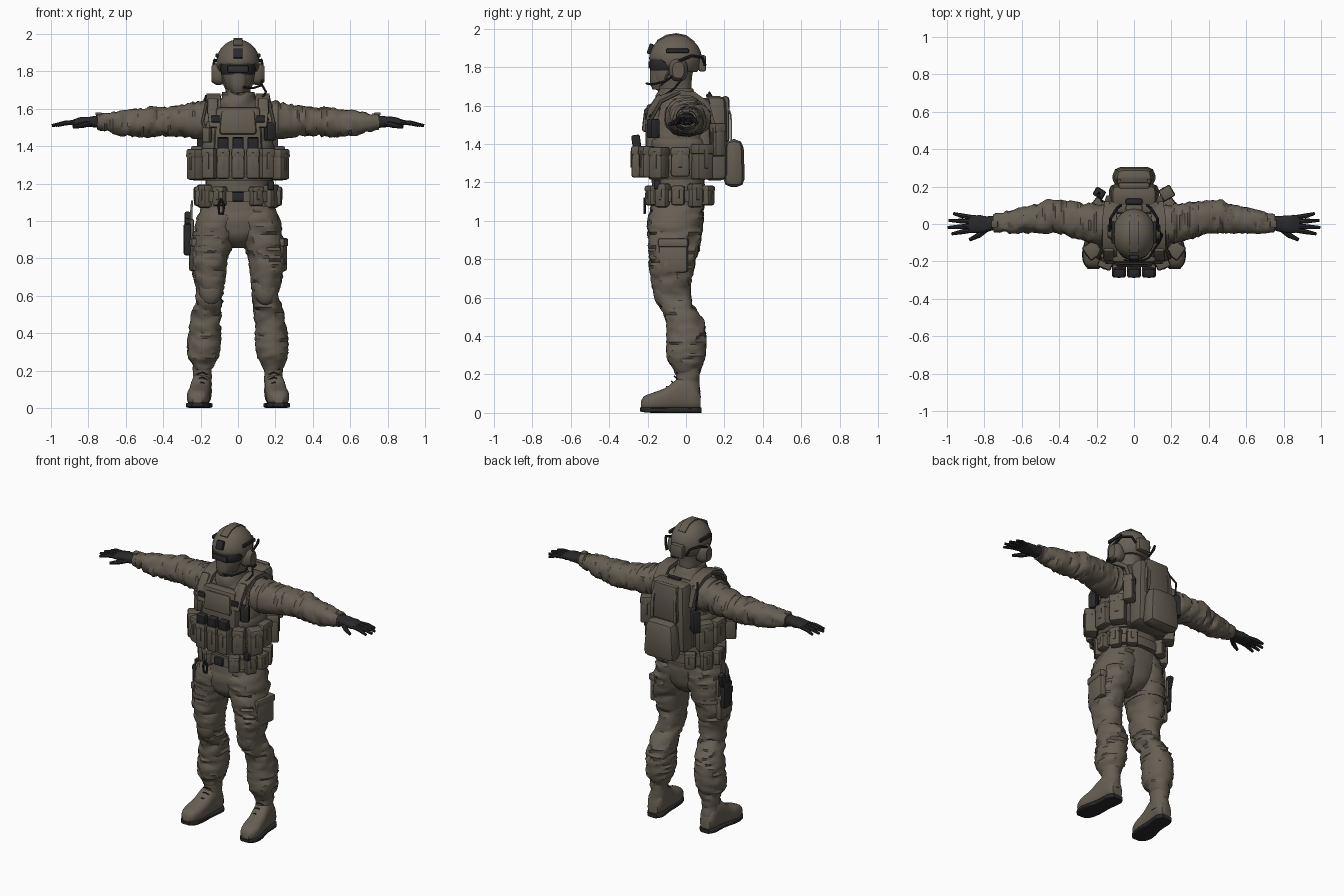
import bpy, bmesh, math
from mathutils import Vector, Matrix, noise

if "Cube" in bpy.data.objects:
    bpy.data.objects.remove(bpy.data.objects["Cube"], do_unlink=True)


def material(name, color):
    mat = bpy.data.materials.new(name)
    mat.use_nodes = True
    mat.diffuse_color = (*color, 1)
    shader = next(n for n in mat.node_tree.nodes if n.type == "BSDF_PRINCIPLED")
    shader.inputs["Base Color"].default_value = (*color, 1)
    shader.inputs["Roughness"].default_value = 0.9
    return mat


cloth = material("drab cloth", (.135, .115, .088))
gear = material("drab webbing", (.122, .105, .08))
dark = material("black polymer", (.022, .022, .024))
lens = material("smoked lens", (.03, .03, .033))
parts = []
SIDES = ((1, "left"), (-1, "right"))


def register(obj, mat):
    obj.data.materials.append(mat)
    bpy.context.scene.collection.objects.link(obj)
    parts.append(obj)


def finish(bm, name, mat):
    bmesh.ops.recalc_face_normals(bm, faces=bm.faces[:])
    mesh = bpy.data.meshes.new(name)
    bm.to_mesh(mesh)
    bm.free()
    register(bpy.data.objects.new(name, mesh), mat)


def resample(rings, step):
    """Smooth rings (position, centre a, centre b, radius a, radius b) along their axis."""
    def slope(i, c):
        a, b = rings[max(i - 1, 0)], rings[min(i + 1, len(rings) - 1)]
        return (b[c] - a[c]) / (b[0] - a[0])
    out = []
    for i in range(len(rings) - 1):
        p, q = rings[i], rings[i + 1]
        h = q[0] - p[0]
        count = max(1, round(abs(h) / step))
        for j in range(count):
            t = j / count
            ease = t * t * (3 - 2 * t)
            row = [p[0] + h * t]
            for c in range(1, 5):
                row.append(p[c] + (q[c] - p[c]) * ease
                           + h * slope(i, c) * t * (1 - t) ** 2
                           + h * slope(i + 1, c) * t * t * (t - 1))
            out.append(row)
    return out + [rings[-1]]


def loft(name, rings, mat, axis="Z", side=1, power=2.2, fold=0, step=.015, n=26):
    bm = bmesh.new()
    rows = []
    for t, a, b, ra, rb in resample(rings, step):
        row = []
        for k in range(n):
            ang = math.tau * k / n
            c, s = math.cos(ang), math.sin(ang)
            c = math.copysign(abs(c) ** (2 / power), c)
            s = math.copysign(abs(s) ** (2 / power), s)

            def place(d):
                u, v = a + max(ra + d, .002) * c, b + max(rb + d, .002) * s
                x, y, z = {"Z": (u, v, t), "X": (t, u, v), "Y": (u, t, v)}[axis]
                return Vector((x * side, y, z))
            p = place(0)
            if fold:
                q = p * 11
                q["XYZ".index(axis)] *= 2.6
                q.z += q.x * .5
                p = place(fold * (.6 - 2.5 * abs(noise.noise(q))))
            row.append(bm.verts.new(p))
        rows.append(row)
    for lo, hi in zip(rows, rows[1:]):
        for k in range(n):
            m = (k + 1) % n
            bm.faces.new((lo[k], lo[m], hi[m], hi[k]))
    bm.faces.new(rows[0])
    bm.faces.new(rows[-1])
    finish(bm, name, mat)


def block(name, loc, size, mat, bevel=.012, yaw=0, tilt=0, taper=1, side=1):
    bm = bmesh.new()
    bmesh.ops.create_cube(bm, size=1)
    for v in bm.verts:
        k = taper if v.co.z > 0 else 1
        v.co = Vector((v.co.x * size[0] * k, v.co.y * size[1] * k, v.co.z * size[2]))
    bmesh.ops.bevel(bm, geom=bm.edges[:], offset=min(bevel, min(size) * .4), segments=2,
                    profile=.5, affect="EDGES", clamp_overlap=True)
    turn = Matrix.Rotation(math.radians(yaw), 3, "Z") @ Matrix.Rotation(math.radians(tilt), 3, "X")
    for v in bm.verts:
        v.co = turn @ v.co + Vector(loc)
        v.co.x *= side
    finish(bm, name, mat)


def pouch(name, loc, size, yaw=0, side=1, mat=gear):
    """Soft bag with a lid and a pull tab."""
    x, y, z = loc
    w, d, h = size
    block(name, loc, size, mat, .014, yaw, 0, .95, side)
    block(name + "_lid", (x, y, z + h * .38), (w * 1.04, d * 1.06, h * .3), mat, .01, yaw, 0, .94, side)
    block(name + "_tab", (x, y, z + h * .1), (w * .25, d * 1.12, h * .55), mat, .004, yaw, 0, 1, side)


def ball(name, loc, radii, mat, tweak=None):
    bm = bmesh.new()
    bmesh.ops.create_uvsphere(bm, u_segments=32, v_segments=20, radius=1)
    for v in bm.verts:
        v.co = Vector([c * r for c, r in zip(v.co, radii)])
        if tweak:
            tweak(v)
        v.co += Vector(loc)
    finish(bm, name, mat)


def band(name, points, width, thick, mat, side=1):
    """Flat strap along a path, its width lying along x."""
    pts = [Vector(p) for p in points]
    bm = bmesh.new()
    rows = []
    for i, p in enumerate(pts):
        along = pts[min(i + 1, len(pts) - 1)] - pts[max(i - 1, 0)]
        out = along.cross(Vector((1, 0, 0))).normalized() * thick / 2
        half = Vector((width / 2, 0, 0))
        corners = (p - half - out, p + half - out, p + half + out, p - half + out)
        rows.append([bm.verts.new((c.x * side, c.y, c.z)) for c in corners])
    for lo, hi in zip(rows, rows[1:]):
        for k in range(4):
            bm.faces.new((lo[k], lo[k - 1], hi[k - 1], hi[k]))
    bm.faces.new(rows[0])
    bm.faces.new(rows[-1])
    finish(bm, name, mat)


def tube(name, points, radius, mat, side=1, tip=1):
    curve = bpy.data.curves.new(name, "CURVE")
    curve.dimensions = "3D"
    curve.bevel_depth, curve.bevel_resolution, curve.use_fill_caps = radius, 2, True
    line = curve.splines.new("POLY")
    line.points.add(len(points) - 1)
    for i, (pt, (x, y, z)) in enumerate(zip(line.points, points)):
        pt.co = (x * side, y, z, 1)
        pt.radius = tip if i == len(points) - 1 else 1
    register(bpy.data.objects.new(name, curve), mat)


# Head, face covering, goggles and collar
loft("head", [(1.6, 0, -.05, .07, .075), (1.69, 0, -.06, .066, .09), (1.74, 0, -.072, .076, .103),
              (1.8, 0, -.07, .085, .11), (1.88, 0, -.06, .085, .1)], cloth)
loft("face_mask", [(1.685, 0, -.12, .035, .055), (1.72, 0, -.12, .05, .067), (1.79, 0, -.12, .055, .067)],
     gear, power=2.6)
loft("goggles", [(1.783, 0, -.075, .088, .11), (1.81, 0, -.075, .096, .118), (1.842, 0, -.075, .092, .114)],
     dark, power=2.5)
block("goggle_lens", (0, -.192, 1.812), (.11, .009, .036), lens, .003)
loft("collar", [(1.57, 0, -.03, .14, .12), (1.62, 0, -.045, .108, .11), (1.655, 0, -.055, .088, .1),
                (1.69, 0, -.06, .082, .09)], cloth, fold=.012)


# Helmet: brim raised over the face and lowered behind
def brim(v):
    drop = min(max((v.co.y + .07) / .06, 0), 1)
    v.co.z = max(v.co.z, -.005 - .065 * drop)


ball("helmet", (0, -.055, 1.845), (.116, .137, .125), cloth, brim)
block("helmet_mount", (0, -.186, 1.895), (.05, .022, .055), dark, .005, tilt=-20)
band("helmet_top_strip", [(0, -.15, 1.938), (0, -.1, 1.966), (0, -.05, 1.974), (0, 0, 1.964), (0, .045, 1.93)],
     .05, .007, gear)
block("helmet_counterweight", (0, .085, 1.82), (.09, .04, .085), gear, .012)
for side, label in SIDES:
    block(label + "_helmet_rail", (.112, -.045, 1.885), (.016, .12, .022), dark, .005, side=side)
    loft(label + "_ear_cup", [(.075, -.04, 1.785, .045, .055), (.115, -.04, 1.785, .048, .058),
                              (.142, -.04, 1.785, .03, .042)], gear, "X", side, 2.6)
    tube(label + "_headset_arm", [(.13, -.04, 1.83), (.125, .03, 1.86), (.09, .085, 1.85), (.07, .1, 1.81)],
         .008, dark, side)
    tube(label + "_chin_strap", [(.085, -.08, 1.79), (.07, -.12, 1.72), (0, -.15, 1.685)], .007, gear, side)
tube("microphone_boom", [(.13, -.06, 1.76), (.125, -.11, 1.725), (.08, -.18, 1.71), (.03, -.205, 1.715)], .006, dark)
tube("headset_cable", [(.12, -.02, 1.74), (.15, -.06, 1.69), (.12, -.13, 1.64), (.16, -.19, 1.54)], .006, dark)

# Torso and trousers seat
loft("torso", [(1.1, 0, -.04, .175, .13), (1.25, 0, -.04, .175, .14), (1.42, 0, -.04, .185, .15),
               (1.54, 0, -.03, .18, .14), (1.6, 0, -.025, .15, .115), (1.64, 0, -.035, .09, .08)],
     cloth, fold=.006, power=2.5)
loft("trousers_seat", [(.855, 0, -.05, .04, .06), (.9, 0, -.055, .11, .115), (.98, 0, -.055, .185, .14),
                       (1.08, 0, -.045, .19, .14), (1.19, 0, -.04, .17, .13)], cloth, fold=.006)

# Arms, gloves, legs and boots
for side, label in SIDES:
    loft(label + "_sleeve", [(.06, -.01, 1.53, .1, .1), (.2, 0, 1.54, .105, .1), (.3, .018, 1.535, .098, .085),
                             (.42, .04, 1.53, .086, .074), (.46, .04, 1.53, .09, .08), (.52, .03, 1.525, .077, .074),
                             (.62, .015, 1.522, .066, .066), (.7, .008, 1.528, .054, .05),
                             (.755, .005, 1.53, .043, .038)], cloth, "X", side, fold=.011)
    loft(label + "_cuff", [(.72, .005, 1.53, .052, .046), (.75, .005, 1.53, .049, .043)], gear, "X", side)
    block(label + "_wrist_box", (.745, 0, 1.572), (.035, .04, .016), gear, .005, side=side)
    loft(label + "_glove", [(.74, .005, 1.53, .037, .033), (.79, 0, 1.53, .042, .028), (.84, 0, 1.53, .049, .024),
                            (.885, 0, 1.524, .045, .016)], dark, "X", side, 2.5, .003)
    for finger, (y, reach) in enumerate(((.04, .965), (.014, .99), (-.013, .995), (-.038, .975))):
        tube(f"{label}_finger_{finger}", [(.86, y * .85, 1.527), (.92, y * 1.1, 1.524), (reach, y * 1.4, 1.51)],
             .013, dark, side, .6)
    tube(label + "_thumb", [(.785, -.025, 1.522), (.83, -.06, 1.512), (.88, -.085, 1.502)], .015, dark, side, .6)

    loft(label + "_trouser_leg", [
        (.2, .19, .008, .05, .058), (.24, .188, .005, .062, .075), (.28, .185, 0, .082, .095),
        (.4, .178, .002, .085, .1), (.48, .17, -.005, .08, .096), (.57, .155, -.055, .074, .088),
        (.64, .148, -.075, .074, .094), (.72, .155, -.075, .088, .108), (.8, .152, -.07, .096, .122),
        (.9, .127, -.06, .11, .135), (1, .108, -.055, .115, .143), (1.08, .09, -.045, .1, .13)],
        cloth, side=side, fold=.012)
    ball(label + "_knee_pad", (side * .147, -.125, .635), (.062, .045, .085), cloth)
    block(label + "_cargo_pocket", (.232, -.065, .815), (.045, .15, .17), cloth, .016, yaw=-8, side=side)
    block(label + "_cargo_flap", (.234, -.065, .885), (.05, .157, .045), cloth, .01, yaw=-8, side=side)

    loft(label + "_boot_shaft", [(.08, .192, .015, .052, .062), (.16, .19, .01, .05, .06),
                                 (.27, .19, .008, .054, .064)], cloth, side=side, fold=.004)
    loft(label + "_boot_foot", [(-.235, .217, .042, .025, .02), (-.22, .216, .05, .044, .036),
                                (-.17, .214, .058, .06, .048), (-.1, .206, .072, .058, .062),
                                (-.05, .2, .092, .055, .082), (0, .195, .1, .053, .09),
                                (.05, .192, .085, .05, .072), (.075, .192, .06, .036, .04)],
         cloth, "Y", side, 2.6)
    loft(label + "_boot_sole", [(-.24, .217, .018, .03, .01), (-.21, .216, .016, .054, .014),
                                (-.15, .213, .014, .064, .014), (-.05, .2, .014, .054, .014),
                                (.05, .192, .014, .055, .014), (.08, .192, .014, .034, .014)],
         dark, "Y", side, 5)
    for i in range(5):
        z, y = .125 + i * .027, (-.1, -.075, -.06, -.056, -.056)[i]
        tube(f"{label}_boot_lace_{i}", [(.165, y + .012, z), (.192, y, z + .012), (.22, y + .012, z)],
             .004, dark, side)

# Plate carrier with shoulder straps
loft("cummerbund", [(1.215, 0, -.04, .18, .15), (1.24, 0, -.04, .192, .16), (1.4, 0, -.04, .195, .162),
                    (1.425, 0, -.04, .185, .155)], gear, power=2.7, fold=.003)
block("front_plate", (0, -.17, 1.43), (.27, .085, .36), gear, .025, taper=.9)
block("chest_panel", (0, -.205, 1.525), (.2, .04, .125), gear, .014, tilt=-6, taper=.9)
block("back_plate", (0, .09, 1.43), (.3, .08, .42), gear, .025, taper=.92)
for i in range(3):
    loft(f"webbing_row_{i}", [(1.25 + i * .05, 0, -.04, .2, .168), (1.27 + i * .05, 0, -.04, .2, .168)],
         gear, power=2.7)
for side, label in SIDES:
    band(label + "_shoulder_strap", [(.115, -.2, 1.5), (.125, -.185, 1.58), (.13, -.13, 1.64), (.13, -.05, 1.668),
                                     (.13, .04, 1.66), (.12, .11, 1.61), (.11, .14, 1.5)], .075, .026, gear, side)
    block(label + "_strap_pad", (.135, -.155, 1.61), (.06, .045, .1), gear, .014, tilt=-35, side=side)
    block(label + "_strap_buckle", (.12, -.205, 1.545), (.05, .018, .035), dark, .005, side=side)
    tube(label + "_hose", [(.16, -.19, 1.45), (.19, -.18, 1.53), (.17, -.13, 1.62), (.16, -.03, 1.67)],
         .01, gear, side)

    # Pouches around the carrier
    pouch(label + "_front_pouch", (.15, -.205, 1.305), (.075, .07, .16), 22, side)
    pouch(label + "_utility_pouch", (.222, -.14, 1.3), (.085, .08, .16), 55, side)
    pouch(label + "_flank_pouch", (.215, -.03, 1.305), (.1, .055, .15), 90, side)
    pouch(label + "_rear_pouch", (.195, .085, 1.305), (.1, .075, .18), 125, side)

    # Belt pouches
    for i, angle in enumerate((-62, -33, -4, 28, 58)):
        rad = math.radians(angle)
        tall = .12 if i % 2 else .1
        pouch(f"{label}_belt_pouch_{i}", (.208 * math.cos(rad), -.03 + .168 * math.sin(rad), 1.13),
              (.07, .055, tall), angle + 90, side)
for i in range(3):
    x = (i - 1) * .08
    pouch(f"magazine_pouch_{i}", (x, -.25, 1.305), (.072, .07, .16))
    block(f"magazine_{i}", (x, -.258, 1.405), (.06, .045, .085), dark, .008, tilt=8)
block("chest_radio", (.172, -.17, 1.48), (.055, .05, .1), dark, .008, yaw=25)
block("chest_tool", (-.165, -.18, 1.46), (.045, .04, .08), gear, .008, yaw=-25)
block("back_radio", (-.185, .165, 1.43), (.06, .05, .14), dark, .01, yaw=-30)
tube("radio_antenna", [(-.185, .165, 1.49), (-.195, .16, 1.6), (-.17, .12, 1.67)], .006, dark)
pouch("bottle_pouch", (.175, .165, 1.42), (.07, .065, .17), 30)

# Belt
loft("belt", [(1.1, 0, -.035, .2, .16), (1.16, 0, -.035, .198, .158)], gear, power=2.4, step=1)
block("belt_buckle", (0, -.2, 1.13), (.06, .022, .05), dark, .006)
block("belt_light", (.175, -.15, 1.19), (.035, .035, .05), dark, .007)
tube("belt_clip", [(-.09, -.215, 1.12), (-.105, -.215, 1.08), (-.1, -.215, 1.04), (-.08, -.215, 1.04),
                   (-.075, -.215, 1.08), (-.09, -.215, 1.12)], .007, dark)

# Backpack
block("backpack", (0, .15, 1.43), (.27, .13, .44), gear, .035, taper=.9)
block("backpack_panel", (0, .205, 1.53), (.19, .045, .24), gear, .02, taper=.9)
block("backpack_lower_bag", (0, .25, 1.3), (.235, .115, .25), gear, .045, taper=.85)
block("backpack_handle", (0, .12, 1.652), (.09, .03, .02), dark, .007)
for side, label in SIDES:
    band(label + "_backpack_strap", [(.075, .2, 1.64), (.08, .234, 1.55), (.085, .236, 1.42)], .02, .008, gear, side)

# Thigh holster with sidearm
block("holster", (-.27, -.03, .9), (.04, .075, .17), dark, .012, taper=1.1)
block("holster_plate", (-.245, -.03, .95), (.02, .11, .12), gear, .008)
block("sidearm_grip", (-.27, .005, 1.005), (.03, .045, .085), dark, .008, tilt=-15)
block("sidearm_slide", (-.27, -.035, .985), (.028, .04, .06), dark, .006)
band("holster_drop_strap", [(-.245, -.03, 1.11), (-.25, -.03, 1.05), (-.25, -.03, .98)], .012, .04, gear)
for z, x, rx, ry in ((.92, -.124, .122, .143), (.84, -.144, .11, .135)):
    loft("holster_leg_strap", [(z, x, -.062, rx, ry), (z + .025, x + .006, -.062, rx, ry)], gear, step=1)

# Smooth shading with crisp creases
for obj in bpy.context.selected_objects:
    obj.select_set(False)
for obj in parts:
    obj.select_set(True)
bpy.context.view_layer.objects.active = parts[0]
bpy.ops.object.convert(target="MESH")
bpy.ops.object.shade_smooth_by_angle(angle=math.radians(35))
